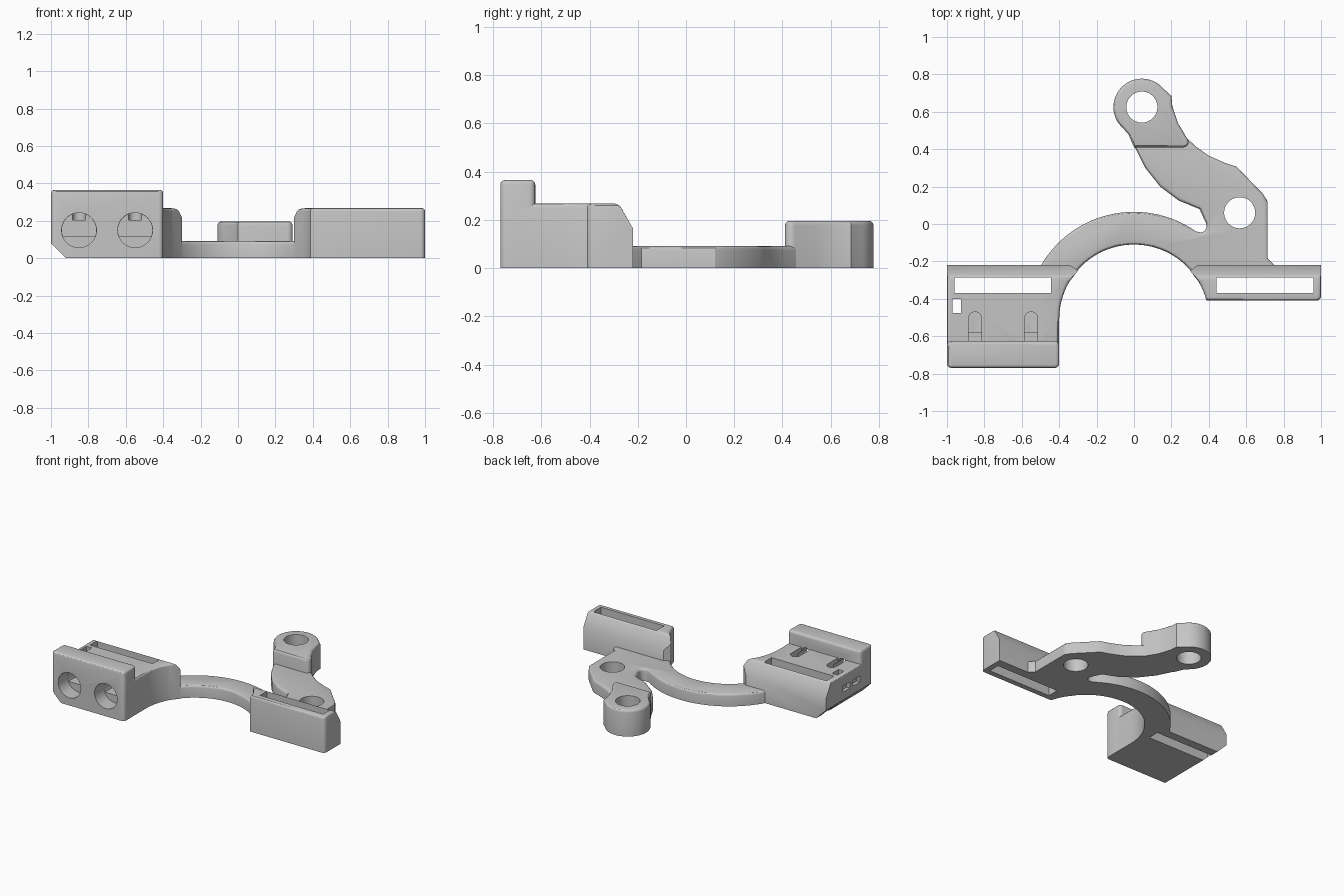
import bpy, bmesh
from math import sin, cos, radians
from mathutils import Vector

if "Cube" in bpy.data.objects:
    bpy.data.objects.remove(bpy.data.objects["Cube"])

SHADE = 0.56
GREY = bpy.data.materials.new("plain_grey")
GREY.use_nodes = True
GREY.diffuse_color = (SHADE, SHADE, SHADE, 1)
GREY.node_tree.nodes["Principled BSDF"].inputs["Base Color"].default_value = (SHADE, SHADE, SHADE, 1)


def arc(cx, cy, r, a0, a1, n=32):
    angles = [radians(a0 + (a1 - a0) * i / n) for i in range(n + 1)]
    return [(cx + r * cos(a), cy + r * sin(a)) for a in angles]


def corner(cx, cy, quarter):
    """Rounded outline corner about a centre."""
    return arc(cx, cy, 0.025, quarter * 90, quarter * 90 + 90, 4)


def prism(name, outline, z0, z1):
    """Extrude a plan outline between two heights."""
    bm = bmesh.new()
    face = bm.faces.new([bm.verts.new((x, y, z0)) for x, y in outline])
    top = bmesh.ops.extrude_face_region(bm, geom=[face])["geom"]
    bmesh.ops.translate(bm, vec=(0, 0, z1 - z0),
                        verts=[v for v in top if isinstance(v, bmesh.types.BMVert)])
    bmesh.ops.recalc_face_normals(bm, faces=bm.faces)
    mesh = bpy.data.meshes.new(name)
    bm.to_mesh(mesh)
    bm.free()
    mesh.materials.append(GREY)
    obj = bpy.data.objects.new(name, mesh)
    bpy.context.collection.objects.link(obj)
    return obj


def box(x0, x1, y0, y1, z0, z1):
    return prism("cutter", [(x0, y0), (x1, y0), (x1, y1), (x0, y1)], z0, z1)


def bore(x, z, r, y0, y1):
    """Round cutter lying along y."""
    obj = prism("cutter", arc(x, z, r, 0, 352.5, 47), -y1, -y0)
    for v in obj.data.vertices:
        v.co = (v.co.x, -v.co.z, v.co.y)
    return obj


def hole(x, y, r):
    return prism("cutter", arc(x, y, r, 0, 354, 59), -0.1, 0.5)


def cut(objs, cutters):
    """Subtract the cutters from every object, then delete them."""
    for obj in objs:
        for c in cutters:
            mod = obj.modifiers.new("cut", "BOOLEAN")
            mod.operation, mod.solver, mod.object = "DIFFERENCE", "EXACT", c
        bpy.context.view_layer.update()
        graph = bpy.context.evaluated_depsgraph_get()
        mesh = bpy.data.meshes.new_from_object(obj.evaluated_get(graph))
        obj.modifiers.clear()
        obj.data = mesh
    for c in cutters:
        bpy.data.objects.remove(c)


def finish(obj, planes=(), width=0.018):
    """Slice off chamfers, then round the rim of the top face."""
    bm = bmesh.new()
    bm.from_mesh(obj.data)
    for co, no in planes:
        res = bmesh.ops.bisect_plane(bm, geom=bm.verts[:] + bm.edges[:] + bm.faces[:],
                                     plane_co=co, plane_no=no, clear_outer=True)
        bmesh.ops.edgenet_fill(bm, edges=[e for e in res["geom_cut"]
                                          if isinstance(e, bmesh.types.BMEdge)])
    bmesh.ops.recalc_face_normals(bm, faces=bm.faces)
    top = max(v.co.z for v in bm.verts)
    rim = [e for e in bm.edges if min(v.co.z for v in e.verts) > top - 0.001]
    bmesh.ops.bevel(bm, geom=rim, offset=width, segments=3, profile=0.5,
                    affect="EDGES", clamp_overlap=False)
    bm.to_mesh(obj.data)
    bm.free()


BACK_SLOPE = (Vector((0, -0.22, 0.165)), Vector((0, 0.105, 0.06)))
LOW_CHAMFER = (Vector((-1, 0, 0.08)), Vector((-1, 0, -1)))

# Curved bridge and swept arm, one flat plate
plate = prism("bridge_and_arm",
              arc(0, -0.51, 0.4, 143, 37)
              + [(0.4, -0.27), (0.75, -0.27), (0.75, -0.22), (0.715, -0.185),
                 (0.715, 0.12), (0.69, 0.16), (0.55, 0.305), (0.49, 0.325),
                 (0.4, 0.365), (0.33, 0.415), (0.27, 0.47), (0.03, 0.46),
                 (0.005, 0.41), (0.06, 0.3), (0.14, 0.2), (0.24, 0.125), (0.35, 0.08)]
              + arc(0.352, -0.01, 0.036, 30, -80, 8)
              + arc(0, -0.51, 0.575, 55, 154), 0, 0.092)
finish(plate)
cut([plate], [hole(0.565, 0.06, 0.083)])

# Raised pivot boss at the end of the arm
boss = prism("pivot_boss",
             arc(0.042, 0.625, 0.152, 40, 215)
             + [(-0.03, 0.48), (0, 0.41)]
             + arc(0.265, 0.437, 0.027, -90, 35, 5)
             + [(0.235, 0.54), (0.205, 0.63), (0.2, 0.685)], 0, 0.196)
finish(boss)
cut([plate, boss], [hole(0.042, 0.625, 0.083)])

# Right strap block with slot
right_block = prism("right_block",
                    corner(0.975, -0.385, 3)
                    + [(1, -0.22), (0.34, -0.22), (0.3, -0.25)]
                    + arc(0, -0.51, 0.4, 30, 14.5, 4), 0, 0.268)
finish(right_block, [BACK_SLOPE])
cut([right_block], [box(0.44, 0.96, -0.37, -0.285, -0.1, 0.5)])

# Left clamp block, with a tall front wall
left_block = prism("left_block",
                   [(-1, -0.7), (-0.4, -0.7)] + arc(0, -0.51, 0.4, 180, 150, 8)
                   + [(-0.3, -0.25), (-0.34, -0.22), (-1, -0.22)], 0, 0.268)
finish(left_block, [BACK_SLOPE, LOW_CHAMFER])
front_wall = prism("front_wall",
                   corner(-0.425, -0.65, 0) + corner(-0.975, -0.65, 1)
                   + corner(-0.975, -0.745, 2) + corner(-0.425, -0.745, 3), 0, 0.365)
finish(front_wall, [LOW_CHAMFER])
clamp = [left_block, front_wall]

# Strap slot, small through hole and end windows
cut(clamp, [box(-0.96, -0.445, -0.37, -0.285, -0.1, 0.5),
            box(-0.97, -0.925, -0.475, -0.4, -0.1, 0.5)]
    + [box(-1.1, -0.975, y, y + 0.08, 0.14, 0.185) for y in (-0.5, -0.62)])

# Screw bores in the front wall, each with a groove running back on top
for x in (-0.85, -0.55):
    deep = bore(x, 0.15, 0.092, -0.72, -0.58)
    cut([deep], [box(x - 0.2, x + 0.2, -0.9, -0.4, -0.1, 0.115)])
    groove = prism("cutter", [(x - 0.035, -0.626), (x + 0.035, -0.626)]
                   + arc(x, -0.505, 0.035, 0, 180, 12), 0.205, 0.3)
    cut(clamp, [bore(x, 0.15, 0.093, -0.9, -0.66), deep, groove,
                bore(x, 0.237, 0.034, -0.72, -0.55)])

# Shading
for obj in [plate, boss, right_block] + clamp:
    bpy.ops.object.select_all(action="DESELECT")
    obj.select_set(True)
    bpy.context.view_layer.objects.active = obj
    bpy.ops.object.shade_smooth_by_angle(angle=radians(30))
